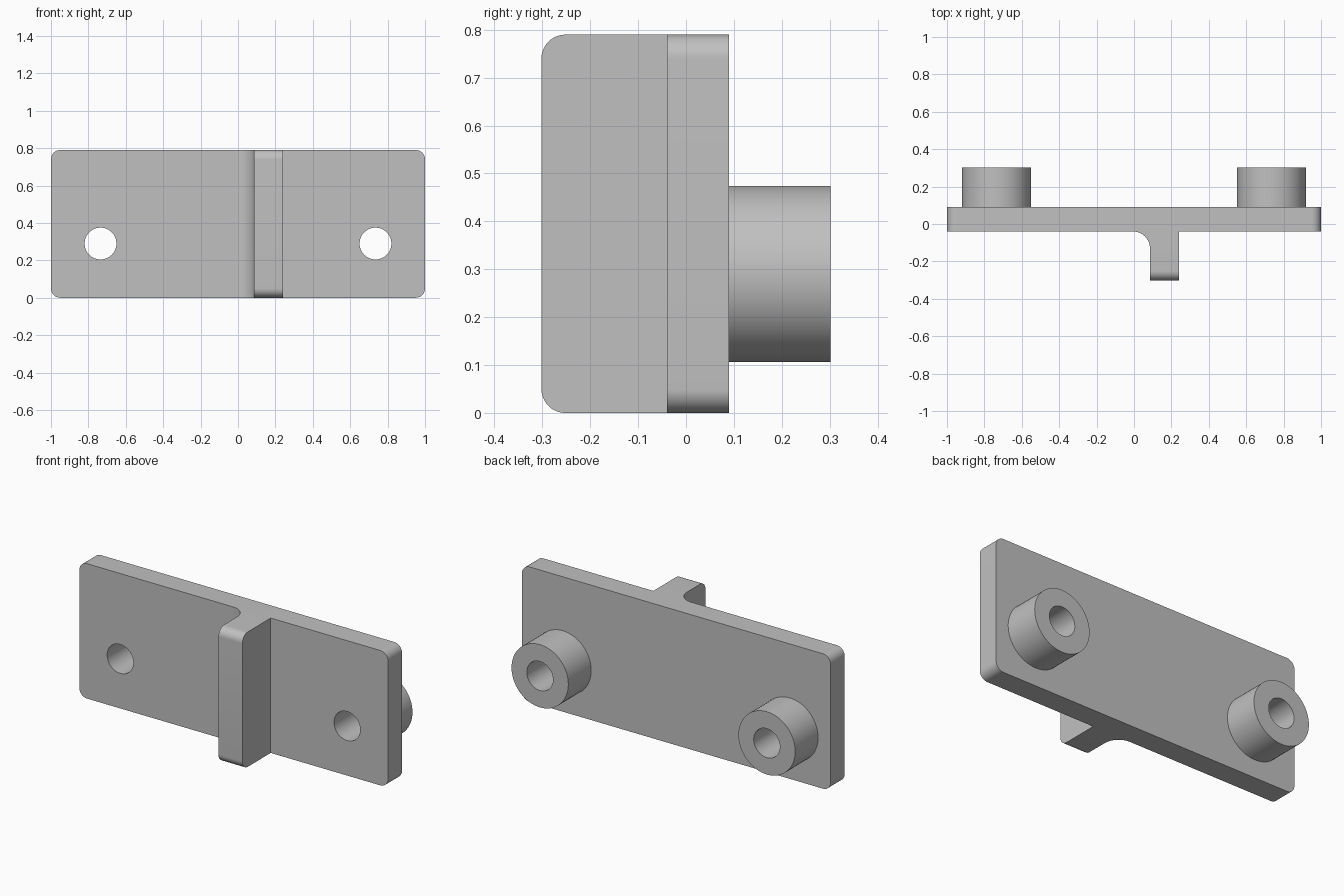
import bpy, bmesh
from math import pi, sin, cos

cube = bpy.data.objects.get("Cube")
if cube:
    bpy.data.objects.remove(cube, do_unlink=True)

grey = bpy.data.materials.new("plain grey")
grey.use_nodes = True
colour = (0.53, 0.53, 0.53, 1)
grey.diffuse_color = colour
grey.node_tree.nodes["Principled BSDF"].inputs["Base Color"].default_value = colour

HEIGHT = 0.79
FRONT, BACK = -0.04, 0.09       # plate faces
RIB_LEFT, RIB_RIGHT = 0.24, 0.085
RIB_TIP, BOSS_TIP = -0.302, 0.302
BOSS_X, BOSS_Z = 0.735, 0.29
HOLE_R, BOSS_R, ROUND = 0.085, 0.184, 0.05


def arc(cx, cy, r, start, end, steps):
    return [(cx + r * cos(start + (end - start) * i / steps),
             cy + r * sin(start + (end - start) * i / steps)) for i in range(steps + 1)]


def circle(cx, cy, r):
    return arc(cx, cy, r, 0, 2 * pi, 64)[:-1]


def extrude(name, outlines, depth, location, rotation):
    """Fill the outlines (inner ones become holes) and extrude them."""
    curve = bpy.data.curves.new(name, 'CURVE')
    curve.dimensions = '2D'
    curve.fill_mode = 'BOTH'
    curve.extrude = depth / 2
    for points in outlines:
        spline = curve.splines.new('POLY')
        spline.points.add(len(points) - 1)
        for p, (x, y) in zip(spline.points, points):
            p.co = (x, y, 0, 1)
        spline.use_cyclic_u = True
    obj = bpy.data.objects.new(name, curve)
    bpy.context.collection.objects.link(obj)
    obj.location, obj.rotation_euler = location, rotation
    bpy.ops.object.select_all(action='DESELECT')
    obj.select_set(True)
    bpy.context.view_layer.objects.active = obj
    bpy.ops.object.convert(target='MESH')
    obj = bpy.context.view_layer.objects.active
    # Weld the caps to the walls
    bm = bmesh.new()
    bm.from_mesh(obj.data)
    bmesh.ops.remove_doubles(bm, verts=bm.verts, dist=1e-5)
    bmesh.ops.recalc_face_normals(bm, faces=bm.faces)
    bm.to_mesh(obj.data)
    bm.free()
    obj.data.materials.clear()
    obj.data.materials.append(grey)
    bpy.ops.object.shade_smooth_by_angle(angle=pi / 6)
    return obj


UPRIGHT = (pi / 2, 0, 0)
SIDEWAYS = (pi / 2, 0, pi / 2)

# Plate with rounded corners and two through holes
c = 1 - ROUND
low, high = ROUND, HEIGHT - ROUND
outline = (arc(c, low, ROUND, -pi / 2, 0, 12) + arc(c, high, ROUND, 0, pi / 2, 12)
           + arc(-c, high, ROUND, pi / 2, pi, 12) + arc(-c, low, ROUND, pi, 1.5 * pi, 12))
holes = [circle(s * BOSS_X, BOSS_Z, HOLE_R) for s in (-1, 1)]
extrude("plate", [outline] + holes, BACK - FRONT, (0, (FRONT + BACK) / 2, 0), UPRIGHT)

# Hollow bosses on the back
for side, s in (("left", 1), ("right", -1)):
    extrude(side + "_boss", [circle(0, 0, BOSS_R), circle(0, 0, HOLE_R)], BOSS_TIP - BACK,
            (s * BOSS_X, (BACK + BOSS_TIP) / 2, BOSS_Z), UPRIGHT)

# Upright rib with rounded front corners
tip = RIB_TIP + ROUND
rib = ([(FRONT, 0), (FRONT, HEIGHT)] + arc(tip, high, ROUND, pi / 2, pi, 12)
       + arc(tip, low, ROUND, pi, 1.5 * pi, 12))
extrude("rib", [rib], RIB_LEFT - RIB_RIGHT, ((RIB_LEFT + RIB_RIGHT) / 2, 0, 0), SIDEWAYS)

# Concave fillet between the plate and the rib
r = 0.09
fillet = [(RIB_RIGHT, FRONT)] + arc(RIB_RIGHT - r, FRONT - r, r, 0, pi / 2, 16)
extrude("rib_fillet", [fillet], HEIGHT, (0, 0, HEIGHT / 2), (0, 0, 0))
